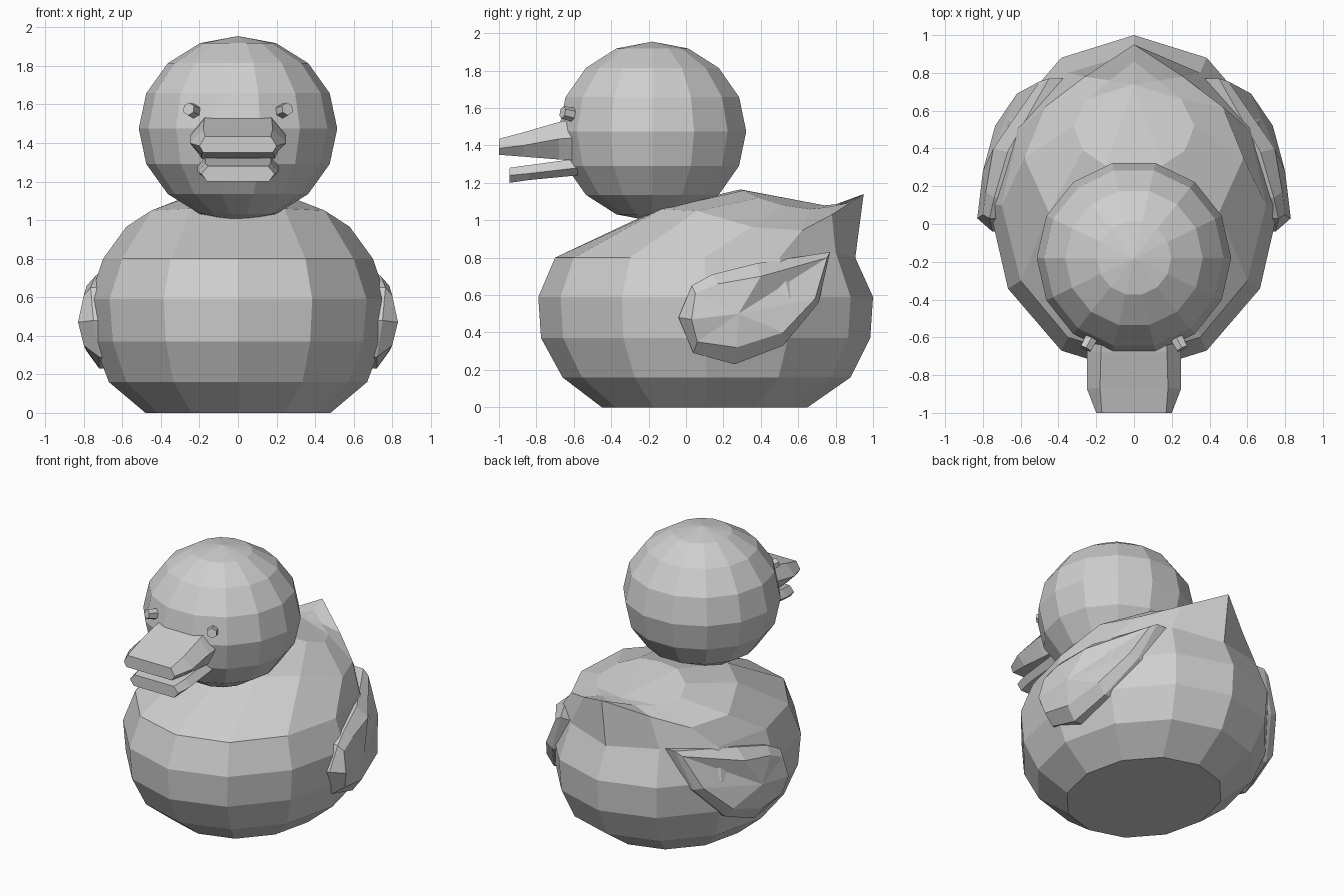
import bpy, bmesh, math
from mathutils import Vector

if "Cube" in bpy.data.objects:
    bpy.data.objects.remove(bpy.data.objects["Cube"])

mat = bpy.data.materials.new("plain_grey")
mat.diffuse_color = (0.62, 0.62, 0.62, 1)
mat.use_nodes = True
mat.node_tree.nodes["Principled BSDF"].inputs["Base Color"].default_value = mat.diffuse_color


def finish(name, bm):
    bmesh.ops.recalc_face_normals(bm, faces=bm.faces[:])
    me = bpy.data.meshes.new(name)
    bm.to_mesh(me)
    bm.free()
    me.materials.append(mat)
    ob = bpy.data.objects.new(name, me)
    bpy.context.collection.objects.link(ob)
    return ob


def loft(name, loops, tip=None):
    """Skin closed loops of points, capping the ends (or ending in a tip point)."""
    bm = bmesh.new()
    rings = [[bm.verts.new(p) for p in loop] for loop in loops]
    n = len(rings[0])
    for a, b in zip(rings, rings[1:]):
        for i in range(n):
            j = (i + 1) % n
            bm.faces.new((a[i], a[j], b[j], b[i]))
    bm.faces.new(rings[0][::-1])
    if tip:
        t = bm.verts.new(tip)
        for i in range(n):
            bm.faces.new((rings[-1][i], rings[-1][(i + 1) % n], t))
    else:
        bm.faces.new(rings[-1])
    return finish(name, bm)


def mirror_loop(half):
    """Front-to-back half loop (x >= 0) completed on the other side."""
    return half + [(-x, y, z) for x, y, z in reversed(half[1:-1])]


# body: twelve-sided rings (z, x radius, front y, back y), then the shaped back and tail
loops = []
for z, rx, y0, y1 in [(0, .48, -.45, .65), (.16, .67, -.66, .88),
                      (.37, .75, -.775, .985), (.59, .77, -.79, 1.0)]:
    cy, ry = (y0 + y1) / 2, (y1 - y0) / 2
    loops.append([(rx * math.sin(k * math.pi / 6), cy - ry * math.cos(k * math.pi / 6), z)
                  for k in range(12)])
loops += [mirror_loop(h) for h in (
    [(0, -.70, .8), (.35, -.60, .8), (.60, -.30, .8), (.70, .10, .8),
     (.61, .50, .8), (.35, .80, .83), (0, .905, .8)],
    [(0, -.15, 1.06), (.24, -.13, 1.06), (.45, .06, 1.05), (.58, .35, .965),
     (.47, .62, .945), (.26, .78, 1.03), (0, .95, 1.14)],
    [(0, .29, 1.165), (.15, .31, 1.16), (.27, .39, 1.12), (.32, .52, 1.08),
     (.25, .66, 1.06), (.13, .76, 1.07), (0, .86, 1.09)])]
loft("body", loops, tip=(0, .74, 1.08))

# head: fourteen-sided sphere with a corner facing forward
bm = bmesh.new()
bmesh.ops.create_uvsphere(bm, u_segments=14, v_segments=8, radius=1)
for v in bm.verts:
    x, y, z = v.co
    v.co = (-y * .515, x * .515 - .18, z * .48 + 1.475)
finish("head", bm)


# bill halves: six-sided sections (y, then x and z for top, side and bottom edges)
def bill(name, sections):
    rings = []
    for y, *edges in sections:
        right = [(x, y, z) for x, z in edges]
        rings.append(right + [(-x, y, z) for x, z in reversed(edges)] and
                     right + [(-p[0], p[1], p[2]) for p in reversed(right)])
    loft(name, rings)


bill("upper_bill", [(-.60, (.17, 1.54), (.25, 1.44), (.19, 1.32)),
                    (-.68, (.175, 1.525), (.25, 1.435), (.19, 1.325)),
                    (-.87, (.18, 1.47), (.25, 1.40), (.19, 1.34)),
                    (-1.0, (.17, 1.435), (.20, 1.385), (.18, 1.35))])
bill("lower_bill", [(-.58, (.17, 1.33), (.21, 1.28), (.17, 1.24)),
                    (-.84, (.17, 1.295), (.21, 1.25), (.17, 1.215)),
                    (-.945, (.155, 1.28), (.19, 1.24), (.16, 1.20))])

# wings: rim points (x, y, z) lying on the body, and a bulging outer loop
rim = [(.75, -.04, .48), (.765, .03, .65), (.74, .14, .71), (.67, .38, .77),
       (.45, .77, .83), (.56, .71, .56), (.68, .52, .33), (.72, .26, .23), (.72, .04, .29)]
crown = [(.83, .03, .47), (.80, .05, .61), (.785, .17, .66), (.745, .40, .70),
         (.50, .755, .80), (.62, .69, .58), (.735, .52, .40), (.785, .27, .32), (.80, .06, .35)]
for side, s in (("left", -1), ("right", 1)):
    inner = [(s * (x - .08), y, z) for x, y, z in rim]
    loft(side + "_wing", [inner, [(s * x, y, z) for x, y, z in rim],
                          [(s * x, y, z) for x, y, z in crown]],
         tip=(s * .80, .28, .50))

    # eyes: small six-sided studs pointing out from the head
    bm = bmesh.new()
    bmesh.ops.create_cone(bm, cap_ends=True, segments=6, radius1=.038, radius2=.034, depth=.07)
    out = Vector((s * .24, -.45, .1)).to_track_quat('Z', 'Y').to_matrix()
    bmesh.ops.rotate(bm, verts=bm.verts[:], matrix=out)
    bmesh.ops.translate(bm, verts=bm.verts[:], vec=(s * .24, -.63, 1.57))
    finish(side + "_eye", bm)
